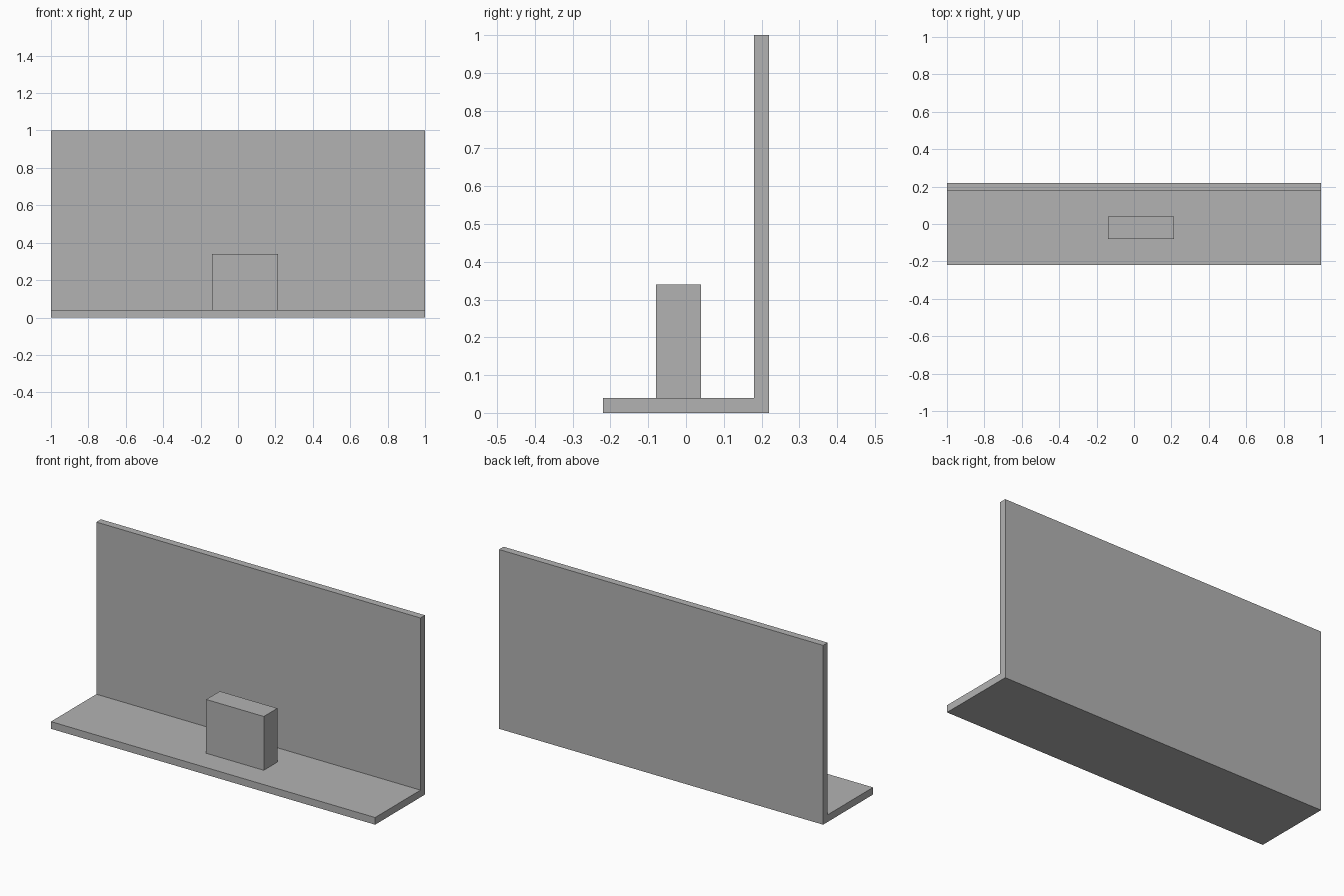
import bpy
import bmesh

cube = bpy.data.objects.get("Cube")
if cube:
    bpy.data.objects.remove(cube, do_unlink=True)

# Single plain grey
grey = bpy.data.materials.new("plain_grey")
grey.use_nodes = True
colour = (0.45, 0.45, 0.45, 1)
grey.diffuse_color = colour
grey.node_tree.nodes["Principled BSDF"].inputs["Base Color"].default_value = colour


def extrude_profile(name, profile, x_min, x_max):
    """Extrude a (y, z) outline along x into a closed solid."""
    bm = bmesh.new()
    face = bm.faces.new([bm.verts.new((x_min, y, z)) for y, z in profile])
    result = bmesh.ops.extrude_face_region(bm, geom=[face], use_keep_orig=True)
    moved = [v for v in result["geom"] if isinstance(v, bmesh.types.BMVert)]
    bmesh.ops.translate(bm, vec=(x_max - x_min, 0, 0), verts=moved)
    bmesh.ops.recalc_face_normals(bm, faces=bm.faces)
    mesh = bpy.data.meshes.new(name)
    bm.to_mesh(mesh)
    bm.free()
    mesh.materials.append(grey)
    obj = bpy.data.objects.new(name, mesh)
    bpy.context.collection.objects.link(obj)
    return obj


depth, thick, height = 0.22, 0.04, 1.0

# L-shaped floor and back wall in one piece
extrude_profile("floor_and_back_wall", [
    (-depth, 0), (depth, 0), (depth, height),
    (depth - thick, height), (depth - thick, thick), (-depth, thick),
], -1, 1)

# Upright block standing on the floor
front, back, top = -0.08, 0.04, 0.34
extrude_profile("block", [
    (front, thick), (back, thick), (back, top), (front, top),
], -0.14, 0.215)
